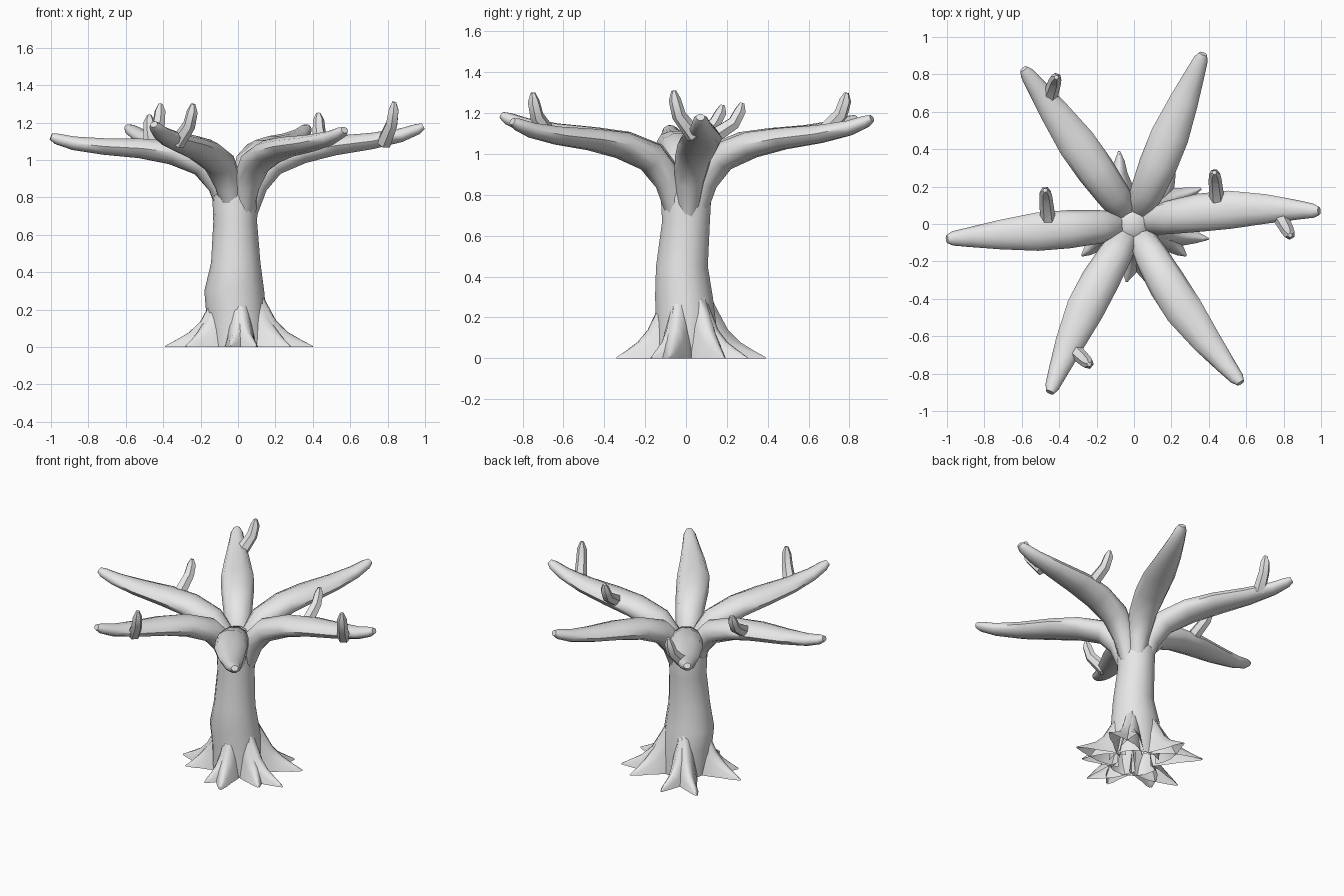
import bpy, bmesh, math
from mathutils import Vector

cube = bpy.data.objects.get("Cube")
if cube:
    bpy.data.objects.remove(cube, do_unlink=True)

GREY = (0.8, 0.8, 0.8, 1.0)
bark = bpy.data.materials.new("bark_grey")
bark.use_nodes = True
bark.diffuse_color = GREY
bark.node_tree.nodes["Principled BSDF"].inputs["Base Color"].default_value = GREY


def loft(name, rings, closed=True, caps=(True, True), angle=50):
    """Skin a list of point rings into one smooth-shaded object."""
    bm = bmesh.new()
    loops = [[bm.verts.new(p) for p in ring] for ring in rings]
    count = len(loops[0])
    for a, b in zip(loops, loops[1:]):
        for i in range(count if closed else count - 1):
            j = (i + 1) % count
            bm.faces.new((a[i], a[j], b[j], b[i]))
    if caps[0]:
        bm.faces.new(loops[0][::-1])
    if caps[1]:
        bm.faces.new(loops[-1])
    bmesh.ops.recalc_face_normals(bm, faces=bm.faces)
    mesh = bpy.data.meshes.new(name)
    bm.to_mesh(mesh)
    bm.free()
    mesh.materials.append(bark)
    obj = bpy.data.objects.new(name, mesh)
    bpy.context.collection.objects.link(obj)
    bpy.ops.object.select_all(action="DESELECT")
    obj.select_set(True)
    bpy.context.view_layer.objects.active = obj
    bpy.ops.object.shade_smooth_by_angle(angle=math.radians(angle))
    return obj


def limb(name, path, sizes, sides):
    """Elliptical tube along a path; sizes are (half width, half thickness)."""
    run = path[-1] - path[0]
    side = Vector((-run.y, run.x, 0)).normalized()
    rings = []
    for i, (p, (w, t)) in enumerate(zip(path, sizes)):
        tangent = path[min(i + 1, len(path) - 1)] - path[max(i - 1, 0)]
        up = tangent.cross(side).normalized()
        turns = [math.tau * k / sides for k in range(sides)]
        rings.append([p + side * w * math.cos(a) + up * t * math.sin(a) for a in turns])
    return loft(name, rings)


# Trunk: height, centre x, centre y, radius x, radius y
TRUNK = [
    (0.00, 0.00, 0.00, 0.16, 0.16),
    (0.18, -0.01, 0.00, 0.16, 0.15),
    (0.30, -0.02, -0.01, 0.16, 0.145),
    (0.45, -0.012, -0.02, 0.132, 0.13),
    (0.67, -0.015, 0.00, 0.117, 0.12),
    (0.80, -0.015, 0.00, 0.122, 0.127),
    (0.90, -0.01, 0.00, 0.11, 0.11),
    (0.95, -0.01, 0.00, 0.05, 0.05),
]
SIDES = 14
loft("trunk", [[Vector((cx + rx * math.cos(math.tau * k / SIDES),
                        cy + ry * math.sin(math.tau * k / SIDES), z))
                for k in range(SIDES)] for z, cx, cy, rx, ry in TRUNK],
     caps=(False, True))

# Branches: shared profile of reach, height, half width, half thickness
PROFILE = [
    (0.04, 0.70, 0.05, 0.06),
    (0.09, 0.87, 0.075, 0.075),
    (0.19, 0.985, 0.09, 0.075),
    (0.35, 1.045, 0.102, 0.067),
    (0.52, 1.075, 0.102, 0.055),
    (0.72, 1.098, 0.078, 0.046),
    (0.88, 1.128, 0.053, 0.038),
    (0.97, 1.16, 0.038, 0.03),
    (1.00, 1.175, 0.022, 0.018),
]
# Tip x, y, z and sideways bow
BRANCHES = {
    "left": (0.99, 0.07, 1.18, 0.04),
    "back_left": (0.37, 0.91, 1.175, 0.0),
    "back_right": (-0.59, 0.83, 1.175, 0.0),
    "right": (-1.0, -0.08, 1.125, 0.0),
    "front_right": (-0.45, -0.90, 1.19, -0.03),
    "front_left": (0.57, -0.85, 1.16, -0.035),
}
for name, (x, y, z, bow) in BRANCHES.items():
    tip = Vector((x, y, 0))
    across = Vector((-y, x, 0)).normalized()
    path = []
    for r, h, w, t in PROFILE:
        p = tip * r + across * bow * math.sin(math.pi * r)
        p.z = h + (z - PROFILE[-1][1]) * r * r
        path.append(p)
    limb("branch_" + name, path, [(w, t) for r, h, w, t in PROFILE], 10)

# Twigs: base, tip
TWIGS = {
    "back_right": ((-0.45, 0.68, 1.11), (-0.415, 0.785, 1.30)),
    "right": ((-0.46, 0.02, 1.07), (-0.475, 0.18, 1.24)),
    "left_inner": ((0.445, 0.11, 1.07), (0.43, 0.275, 1.25)),
    "left_outer": ((0.78, 0.04, 1.09), (0.835, -0.06, 1.31)),
    "front_right": ((-0.325, -0.67, 1.09), (-0.24, -0.75, 1.30)),
}
for name, (base, tip) in TWIGS.items():
    base, tip = Vector(base), Vector(tip)
    path = []
    for flat, rise in ((0, 0), (0.75, 0.45), (0.95, 0.8), (1, 1)):
        p = base.lerp(tip, flat)
        p.z = base.z + (tip.z - base.z) * rise
        path.append(p)
    limb("twig_" + name, path, [(r, r) for r in (0.042, 0.035, 0.03, 0.012)], 6)

# Roots: tent-shaped buttresses, open underneath, each forking into two toes
ROOTS = {
    "right": ((-0.39, -0.04), (-0.28, -0.17)),
    "front": ((-0.04, -0.31), (0.10, -0.34)),
    "front_left": ((0.28, -0.17), (0.40, -0.08)),
    "back_left": ((0.36, 0.19), (0.22, 0.30)),
    "back_right": ((-0.30, 0.31), (-0.08, 0.39)),
}
# Position along root, ridge height, half width
ROOT_PROFILE = [
    (0.25, 0.38, 0.075),
    (0.42, 0.25, 0.075),
    (0.55, 0.15, 0.068),
    (0.70, 0.085, 0.05),
    (0.86, 0.04, 0.03),
    (1.0, 0.006, 0.005),
]
for name, toes in ROOTS.items():
    toes = [Vector((x, y, 0)) for x, y in toes]
    middle = (toes[0] + toes[1]) / 2
    for label, toe in zip("ab", toes):
        across = Vector((-toe.y, toe.x, 0)).normalized()
        rings = []
        for s, h, w in ROOT_PROFILE:
            p = (middle * s).lerp(toe * s, min(1, 0.15 + s * s))
            rings.append([p + across * w * u + Vector((0, 0, h * v)) for u, v in
                          ((-1, 0), (-0.65, 0.55), (-0.25, 0.93), (0.25, 0.93), (0.65, 0.55), (1, 0))])
        loft(f"root_{name}_{label}", rings, closed=False, caps=(False, False), angle=60)
